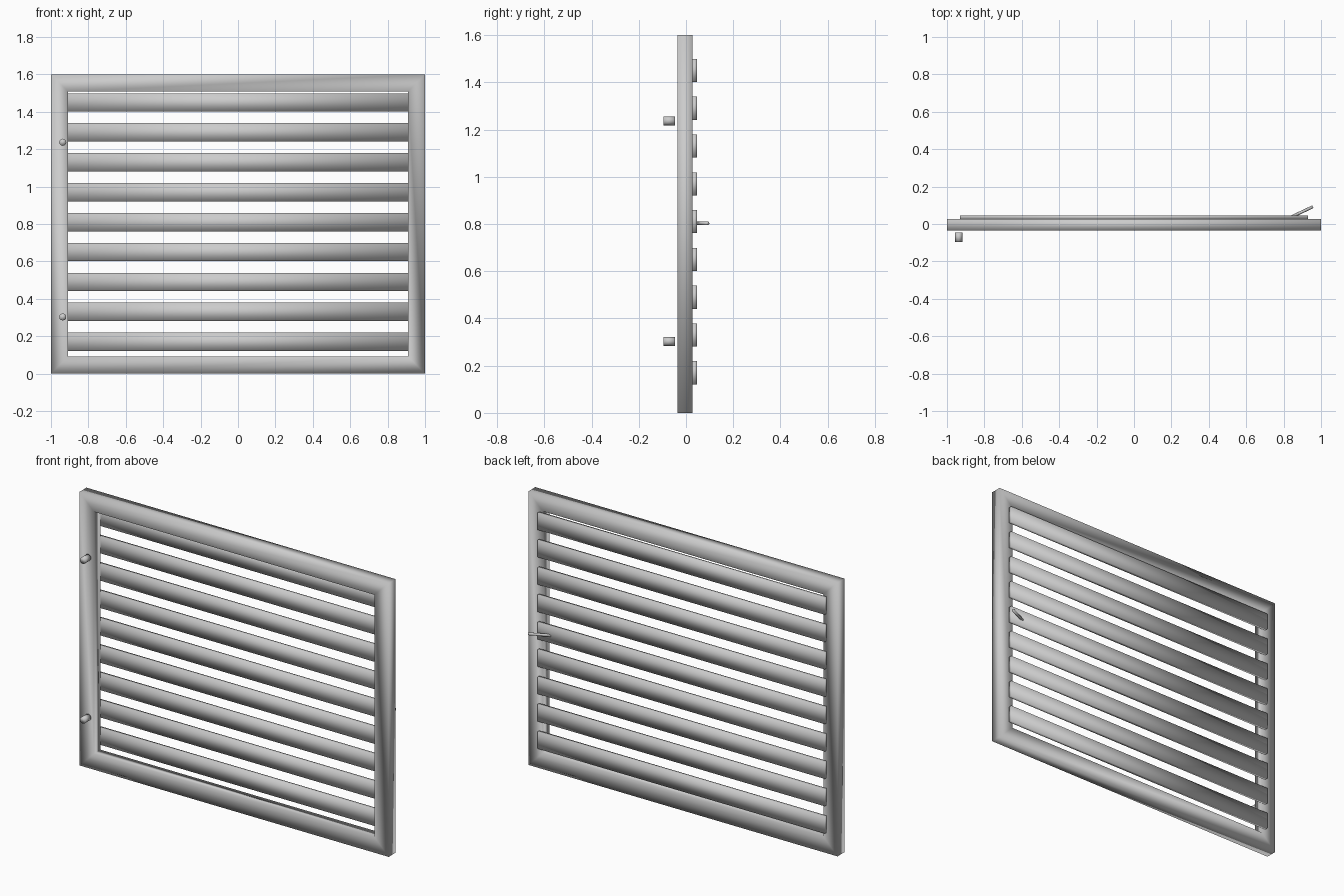
import bpy, bmesh, math
from mathutils import Vector

if "Cube" in bpy.data.objects:
    bpy.data.objects.remove(bpy.data.objects["Cube"])


def add_mesh(name, bm):
    bmesh.ops.recalc_face_normals(bm, faces=bm.faces)
    me = bpy.data.meshes.new(name)
    bm.to_mesh(me)
    bm.free()
    for p in me.polygons:
        p.use_smooth = True
    ob = bpy.data.objects.new(name, me)
    bpy.context.collection.objects.link(ob)
    return ob


def box(name, lo, hi):
    lo, hi = Vector(lo), Vector(hi)
    bm = bmesh.new()
    bmesh.ops.create_cube(bm, size=1)
    for v in bm.verts:
        v.co = Vector(a * b for a, b in zip(v.co, hi - lo)) + (lo + hi) / 2
    return add_mesh(name, bm)


def rod(name, a, b, radius, sides):
    a, b = Vector(a), Vector(b)
    bm = bmesh.new()
    bmesh.ops.create_cone(bm, cap_ends=True, segments=sides, radius1=radius,
                          radius2=radius, depth=(b - a).length)
    ob = add_mesh(name, bm)
    ob.location = (a + b) / 2
    ob.rotation_euler = (b - a).to_track_quat('Z', 'Y').to_euler()
    return ob


# mitred rectangular frame: a square section carried round four corners
W, H, RAIL, Y0, Y1 = 1.0, 0.8, 0.092, -0.036, 0.028
bm = bmesh.new()
rings = []
for sx, sz in ((-1, -1), (1, -1), (1, 1), (-1, 1)):
    rings.append([bm.verts.new((sx * (W - d), y, H + sz * (H - d)))
                  for d, y in ((0, Y0), (RAIL, Y0), (RAIL, Y1), (0, Y1))])
for i in range(4):
    a, b = rings[i], rings[(i + 1) % 4]
    for j in range(4):
        k = (j + 1) % 4
        bm.faces.new((a[j], a[k], b[k], b[j]))
add_mesh("frame", bm)

# horizontal slats fixed to the back of the frame
for i in range(9):
    z = 0.17 + 0.16 * i
    box(f"slat_{i + 1}", (-0.93, Y1 - 0.002, z - 0.049), (0.93, 0.046, z + 0.049))

# hinge pins standing just in front of the left stile
for name, z in (("lower_hinge_pin", 0.303), ("upper_hinge_pin", 1.237)):
    rod(name, (-0.937, -0.096, z), (-0.937, -0.046, z), 0.019, 12)

# slanted handle at the back right
rod("handle", (0.845, 0.04, 0.803), (0.956, 0.092, 0.803), 0.008, 8)
